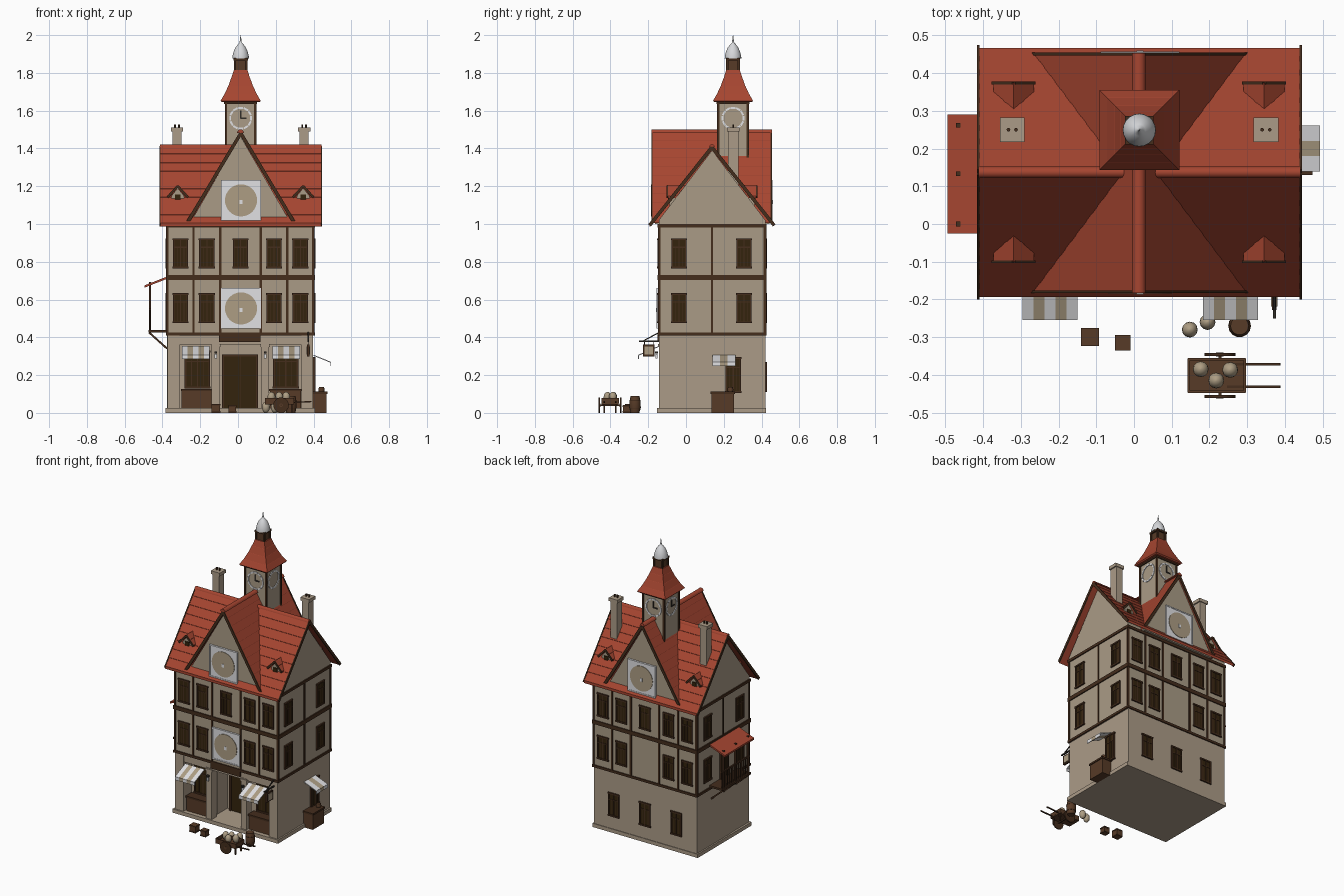
import bpy, bmesh, math
from mathutils import Matrix, Vector

if "Cube" in bpy.data.objects:
    bpy.data.objects.remove(bpy.data.objects["Cube"])

COLORS = {
    "plaster": (0.40, 0.33, 0.24), "stone": (0.41, 0.33, 0.245),
    "roof_red": (0.38, 0.06, 0.03), "timber": (0.058, 0.026, 0.012),
    "dark_pane": (0.033, 0.017, 0.004), "wood": (0.095, 0.043, 0.02),
    "white": (0.75, 0.75, 0.77), "tan": (0.42, 0.34, 0.23),
    "metal": (0.68, 0.69, 0.71), "iron": (0.03, 0.025, 0.02)}
MATS = {}
for n, c in COLORS.items():
    MATS[n] = bpy.data.materials.new(n)
    MATS[n].diffuse_color = (*c, 1)

PARTS, SMOOTH = {}, set()
I = Matrix.Identity(4)
CX, CY = 0.013, 0.138          # centre of the building
BX, BY = 0.388, 0.282          # half width and depth of its walls


def part(name, mat):
    return PARTS.setdefault(name, (bmesh.new(), mat))[0]


def box(name, mat, c, s, M=I):
    bmesh.ops.create_cube(part(name, mat), size=1,
                          matrix=M @ Matrix.Translation(c) @ Matrix.Diagonal((*s, 1)))


def span(name, mat, lo, hi):
    box(name, mat, [(a + b) / 2 for a, b in zip(lo, hi)], [b - a for a, b in zip(lo, hi)])


def beam(name, mat, a, b, w, h):
    """Bar from a to b; w is its horizontal width, h its thickness."""
    a, b = Vector(a), Vector(b)
    M = Matrix.Translation((a + b) / 2) @ (b - a).to_track_quat('Z', 'Y').to_matrix().to_4x4()
    box(name, mat, (0, 0, 0), (w, h, (b - a).length), M)


def lathe(name, mat, c, prof, seg=16, M=I, turn=0.0, smooth=True):
    """Closed body of revolution about z from (radius, z) pairs."""
    bm = part(name, mat)
    rings = [[bm.verts.new(M @ Vector((c[0] + r * math.cos(turn + math.tau * k / seg),
                                       c[1] + r * math.sin(turn + math.tau * k / seg), c[2] + z)))
              for k in range(seg)] for r, z in prof]
    for lo, hi in zip(rings, rings[1:]):
        for k in range(seg):
            bm.faces.new((lo[k], lo[k - 1], hi[k - 1], hi[k]))
    bm.faces.new(rings[0])
    bm.faces.new(rings[-1])
    if smooth:
        SMOOTH.add(name)


def ball(name, mat, c, r, h):
    lathe(name, mat, c, [(r * max(math.sin(math.pi * i / 8), 0.05),
                          h / 2 * (1 - math.cos(math.pi * i / 8))) for i in range(9)], 12)


def prism(name, mat, pts, axis, lo, hi):
    """Extrude a (u, z) outline along x or y."""
    bm = part(name, mat)
    ends = [[bm.verts.new((u, t, z) if axis == 'y' else (t, u, z)) for u, z in pts] for t in (lo, hi)]
    bm.faces.new(ends[0])
    bm.faces.new(ends[1])
    for k in range(len(pts)):
        bm.faces.new((ends[0][k], ends[0][k - 1], ends[1][k - 1], ends[1][k]))


def roof(name, mid, half, z0, z1, n, axis, lo, hi, ends, step=0.002, t=0.016, board=0.018):
    """Gable roof with overlapping courses, plus barge boards at the given ends."""
    side = []
    for i in range(n):
        for f, up in ((i / n, step), ((i + 1) / n, 0)):
            side.append((half * (1 - f), z0 + (z1 - z0) * f + up))
    pts = [(mid + u, z) for u, z in side] + [(mid - u, z) for u, z in side[-2::-1]]
    pts += [(mid - half, z0 - t), (mid, z1 - t * 1.6), (mid + half, z0 - t)]
    prism(name, "roof_red", pts, axis, lo, hi)
    for e in ends:
        for s in (-1, 1):
            p, q = (mid + s * half, z0 - t * .6), (mid, z1 - t * .6)
            a, b = [((u, e, z) if axis == 'y' else (e, u, z)) for u, z in (p, q)]
            beam(name + "_barge_boards", "timber", a, b, 0.007, board)


def ridge(mid, z, r, axis, lo, hi):
    """Half-round cap lying on a roof ridge."""
    pts = [(mid + r * math.cos(math.pi * k / 6), z + r * math.sin(math.pi * k / 6)) for k in range(7)]
    prism("ridge_caps", "roof_red", pts, axis, lo, hi)
    SMOOTH.add("ridge_caps")


def wall_frame(x, y, z, ang):
    return Matrix.Translation((x, y, z)) @ Matrix.Rotation(math.radians(ang), 4, 'Z')


def window(x, y, z, ang, w=0.072, h=0.15):
    """Framed window; local -y points out of the wall."""
    M = wall_frame(x, y, z, ang)
    box("window_panes", "dark_pane", (0, 0.003, 0), (w, 0.012, h), M)
    for s in (-1, 1):
        box("window_frames", "timber", (s * w / 2, 0, 0), (0.009, 0.014, h), M)
        box("window_frames", "timber", (s * w / 4, .002, -h * .1), (0.003, 0.012, h * .7), M)
        box("window_frames", "timber", (0, 0, s * h / 2), (w + 0.014, 0.016, 0.01), M)
    box("window_frames", "timber", (0, 0, 0), (0.006, 0.012, h), M)
    box("window_frames", "timber", (0, 0, h * .22), (w, 0.012, 0.006), M)


def round_panel(y, z, ang):
    M = wall_frame(CX + .003, y, z, ang)
    box("panel_plates", "white", (0, 0, 0), (0.2, 0.01, 0.205), M)
    for s in (-1, 1):
        box("panel_plates", "white", (s * .101, -.001, 0), (0.008, 0.013, 0.215), M)
        box("panel_plates", "white", (0, -.001, s * .103), (0.2, 0.013, 0.008), M)
    lathe("panel_discs", "tan", (0, 0, 0), [(0.085, 0.004), (0.085, 0.008)], 32,
          M @ Matrix.Rotation(math.pi / 2, 4, 'X'), smooth=False)
    box("panel_emblems", "white", (0, -.008, -.008), (0.018, 0.005, 0.022), M)


def awning(x, y, ang, w, out, z0, z1, n=5):
    M = wall_frame(x, y, 0, ang)
    sw = w / n
    for k in range(n):
        nm, mat = (("awning_white_stripes", "white"), ("awning_tan_stripes", "tan"))[k % 2]
        u = -w / 2 + sw * (k + .5)
        beam(nm, mat, M @ Vector((u, 0, z0)), M @ Vector((u, -out, z1)), sw, 0.005)
        box(nm, mat, (u, -out, z1 - .01), (sw, 0.004, 0.022), M)


# ground floor with open entrance
x0, x1, y0, y1 = CX - BX, CX + BX, CY - BY, CY + BY
span("plinth", "stone", (x0 - .01, y0 - .01, 0), (x1 + .007, y1 + .004, 0.025))
span("ground_block", "stone", (x0, 0.05, 0.02), (x1 - .004, y1, 0.41))
span("lintel", "stone", (x0 + .003, y0 + .003, 0.36), (x1 - .007, 0.06, 0.41))
span("door_beam", "timber", (-.10, y0 - .006, 0.375), (.12, y0 + .02, 0.412))
span("front_door", "dark_pane", (-.075, .035, .025), (.095, .055, .31))
for x in (-.08, .1):
    span("door_frame", "timber", (x - .006, .028, .025), (x + .006, .05, .3))
span("door_frame", "timber", (.01, .031, .025), (.014, .05, .3))
span("door_frame", "timber", (-.086, .028, .298), (.106, .05, .31))
for s in (-1, 1):
    a, b = sorted((CX + s * (BX - .003), CX + s * .322))
    span("side_piers", "stone", (a, y0, .02), (b, .055, .41))
    px = CX + s * .131
    span("middle_pillars", "stone", (px - .021, y0, .02), (px + .021, -.09, .37))
    span("pillar_caps", "stone", (px - .025, y0 - .005, .35), (px + .025, -.085, .365))
    # shop fronts with counter, goods and awning
    mx = CX + s * .234
    span("shop_walls", "stone", (CX + s * .237 - .11, -.06, .02), (CX + s * .237 + .11, .05, .37))
    window(mx + .006, -.063, .23, 0, .125, .19)
    span("shop_counters", "wood", (mx - .078, -.125, .025), (mx + .086, -.07, .12))
    span("counter_tops", "timber", (mx - .082, -.13, .115), (mx + .09, -.066, .127))
    awning(.256 if s > 0 else -.223, y0, 0, .146, .108, .352, .305)
    box("wall_lamps", "iron", (px, y0 - .012, .32), (.014, .018, .012))
    box("lamp_glass", "white", (px, y0 - .012, .30), (.012, .012, .024))

# upper floors with timber bands and posts
span("upper_walls", "plaster", (x0, y0, .41), (x1, y1, 1.0))
for z, h in ((.418, .016), (.717, .026), (.99, .018)):
    box("timber_bands", "timber", (CX, CY, z), (2 * BX + .014, 2 * BY + .014, h))
for z0, z1 in ((.41, .717), (.717, 1.0)):
    for y in (y0, y1):
        for u in (-.386, -.248, -.107, .107, .248, .386):
            box("timber_posts", "timber", (CX + u, y, (z0 + z1) / 2), (.012, .01, z1 - z0))
    for x in (x0, x1):
        for y in (y0 + .003, CY, y1 - .003):
            box("timber_posts", "timber", (x, y, (z0 + z1) / 2), (.01, .012, z1 - z0))
    zc = z0 + (.145 if z0 < .5 else .127)
    for y, a in ((y0 - .001, 0), (y1 + .001, 180)):
        for u in (-.317, -.178, .178, .317):
            window(CX + u, y, zc, a)
        if z0 > .5:
            window(CX, y, zc, a)
    for y in (-.037, .307):
        window(x1 + .002, y, zc, 90)
        window(x0 - .002, y, zc, -90)
for u in (-.235, 0, .235):
    window(CX + u, y1 + .001, .19, 180)
round_panel(y0 - .005, .553, 0)
round_panel(-.176, 1.125, 0)
round_panel(.45, 1.125, 180)

# roofs and gable walls
prism("side_gables", "plaster", [(y0, .99), (y1, .99), (y1, 1.02), (CY, 1.39), (y0, 1.02)], 'x', x0, x1)
prism("cross_gables", "plaster", [(CX - .27, 1.0), (CX + .27, 1.0), (CX, 1.465)], 'y', -.165, .441)
roof("main_roof", .137, .33, 1.002, 1.416, 9, 'x', -.413, .442, (-.413, .442))
roof("cross_roof", CX + .002, .281, 1.02, 1.49, 10, 'y', -.18, .451, (-.18, .451))
ridge(.137, 1.407, .015, 'x', -.413, .442)
ridge(CX, 1.483, .018, 'y', -.183, .454)

# dormers and chimneys
for s in (-1, 1):
    dx = CX + s * .332
    for f, b in ((-.088, .0), (.362, .274)):
        o = -1 if f < 0 else 1
        prism("dormer_walls", "plaster", [(dx - .033, 1.09), (dx + .033, 1.09), (dx + .033, 1.15),
              (dx, 1.19), (dx - .033, 1.15)], 'y', min(f, b), max(f, b))
        box("dormer_windows", "dark_pane", (dx, f + o * .002, 1.142), (.03, .008, .026))
        box("dormer_sills", "timber", (dx, f + o * .004, 1.118), (.07, .012, .008))
        e = f + o * .012
        roof("dormer_roofs", dx, .054, 1.147, 1.206, 2, 'y', min(e, b), max(e, b), (e,), .002, .009, .012)
    cx = .35 if s > 0 else -.323
    span("chimneys", "stone", (cx - .024, .222, 1.2), (cx + .024, .278, 1.5))
    box("chimney_caps", "stone", (cx, .25, 1.5), (.066, .066, .022))
    for u in (-.01, .01):
        lathe("chimney_flues", "timber", (cx + u, .25, 1.51), [(.005, 0), (.005, .018)], 8)

# clock tower
TX, TY = .014, .249
box("tower", "plaster", (TX, TY, 1.47), (.158, .158, .36))
for a in (-1, 1):
    for b in (-1, 1):
        box("tower_posts", "timber", (TX + a * .078, TY + b * .078, 1.47), (.012, .012, .36))
        box("lantern_posts", "timber", (TX + a * .03, TY + b * .03, 1.838), (.012, .012, .075))
box("tower_band", "timber", (TX, TY, 1.642), (.174, .174, .012))
for k in range(4):
    M = wall_frame(TX, TY, 1.56, 90 * k)
    for j in range(12):
        R = M @ Matrix.Rotation(math.tau * j / 12, 4, 'Y')
        box("clock_marks", "white", (0, -.08, .055), (.026, .007, .01), R)
    if k != 1:
        box("clock_hands", "iron", (0, -.08, .02), (.008, .007, .044), M)
        box("clock_hands", "iron", (.014, -.08, 0), (.032, .007, .008), M)
q = math.sqrt(2)
lathe("tower_roof", "roof_red", (TX, TY, 0), [(r * q, z) for r, z in (
    (.1, 1.645), (.106, 1.652), (.086, 1.687), (.085, 1.688), (.066, 1.73), (.065, 1.731),
    (.05, 1.773), (.049, 1.774), (.036, 1.815))], 4, turn=math.pi / 4, smooth=False)
box("lantern", "wood", (TX, TY, 1.84), (.056, .056, .07))
box("lantern_band", "timber", (TX, TY, 1.872), (.076, .076, .012))
lathe("dome", "metal", (TX, TY, 0), [(.044, 1.876), (.043, 1.89), (.038, 1.91), (.029, 1.932),
      (.016, 1.95), (.006, 1.96), (.004, 1.975), (.001, 2.0)], 20)

# balcony on the left
span("balcony_floor", "timber", (-.475, -.02, .425), (x0, .285, .438))
prism("balcony_roof", "roof_red", [(-.495, .663), (-.495, .675), (x0, .722), (x0, .71)], 'y', -.025, .29)
for y in (0, .133, .262):
    beam("balcony_posts", "timber", (-.466, y, .43), (-.466, y, .692), .012, .012)
    beam("balcony_braces", "timber", (-.47, y, .425), (x0, y, .34), .01, .01)
beam("balcony_rails", "timber", (-.466, -.015, .55), (-.466, .28, .55), .01, .01)
for k in range(16):
    box("balcony_bars", "timber", (-.466, -.012 + k * .0193, .49), (.006, .006, .12))
window(x0 - .002, .13, .53, -90, .08, .19)

# stall on the right side and hanging sign
window(x1 + .001, .25, .2, 90, .075, .18)
span("side_stall", "wood", (x1 - .005, .135, 0), (.468, .255, .105))
span("side_stall_top", "timber", (x1 - .005, .13, .1), (.473, .26, .112))
lathe("stall_pot", "wood", (.442, .235, .11), [(.014, 0), (.017, .012), (.013, .027)], 10)
awning(x1 - .002, .2, 90, .122, .092, .305, .268, 3)
span("sign_bracket", "iron", (.368, -.25, .375), (.376, y0 + .01, .383))
beam("sign_bracket", "iron", (.372, -.23, .379), (.372, y0, .425), .006, .006)
box("sign_frame", "timber", (.372, -.197, .33), (.012, .062, .062))
box("sign_face", "tan", (.372, -.197, .33), (.018, .044, .044))
for y in (-.22, -.174):
    box("sign_bracket", "iron", (.372, y, .367), (.004, .004, .02))

# crates, sacks and barrel
for x, y, s in ((-.117, -.3, .048), (-.03, -.315, .042)):
    box("crates", "wood", (x, y, s / 2), (s - .003, s - .003, s - .001))
    for z in (.005, s - .006):
        box("crate_rims", "timber", (x, y, z), (s, s, .008))
for x, y in ((.148, -.28), (.195, -.26)):
    ball("sacks", "tan", (x, y, 0), .021, .06)
lathe("barrel", "wood", (.28, -.27, 0), [(.024, 0), (.03, .03), (.03, .06), (.024, .09)], 14)
for z in (.022, .062):
    lathe("barrel_hoops", "timber", (.28, -.27, z), [(.0302, 0), (.0302, .005)], 14)

# hand cart
span("cart_bed", "wood", (.143, -.447, .045), (.296, -.357, .056))
for y in (-.445, -.359):
    span("cart_sides", "wood", (.143, y - .003, .05), (.296, y + .003, .078))
for x in (.145, .294):
    span("cart_sides", "wood", (x - .003, -.447, .05), (x + .003, -.357, .078))
for y in (-.432, -.372):
    beam("cart_handles", "timber", (.2, y, .05), (.388, y, .06), .007, .007)
    span("cart_legs", "timber", (.28, y - .004, 0), (.288, y + .004, .05))
beam("cart_axle", "timber", (.228, -.463, .041), (.228, -.341, .041), .008, .008)
for y in (-.458, -.346):
    M = Matrix.Translation((.228, y, .041)) @ Matrix.Rotation(math.pi / 2, 4, 'X')
    lathe("cart_wheels", "timber", (0, 0, 0), [(.041, -.004), (.041, .004)], 18, M)
    lathe("wheel_hubs", "wood", (0, 0, 0), [(.01, -.005), (.01, .005)], 10, M)
for x, y in ((.177, -.385), (.255, -.387), (.218, -.415)):
    ball("cart_sacks", "tan", (x, y, .056), .021, .055)

# turn every collected part into an object
for name, (bm, mat) in PARTS.items():
    bmesh.ops.recalc_face_normals(bm, faces=bm.faces)
    for f in bm.faces:
        f.smooth = name in SMOOTH
    for e in bm.edges:
        e.smooth = e.calc_face_angle(0) < 0.7
    me = bpy.data.meshes.new(name)
    bm.to_mesh(me)
    bm.free()
    me.materials.append(MATS[mat])
    bpy.context.collection.objects.link(bpy.data.objects.new(name, me))

for m in bpy.data.materials:
    if m.users and not m.is_grease_pencil:
        m.use_nodes = True
        m.node_tree.nodes["Principled BSDF"].inputs["Base Color"].default_value = m.diffuse_color
